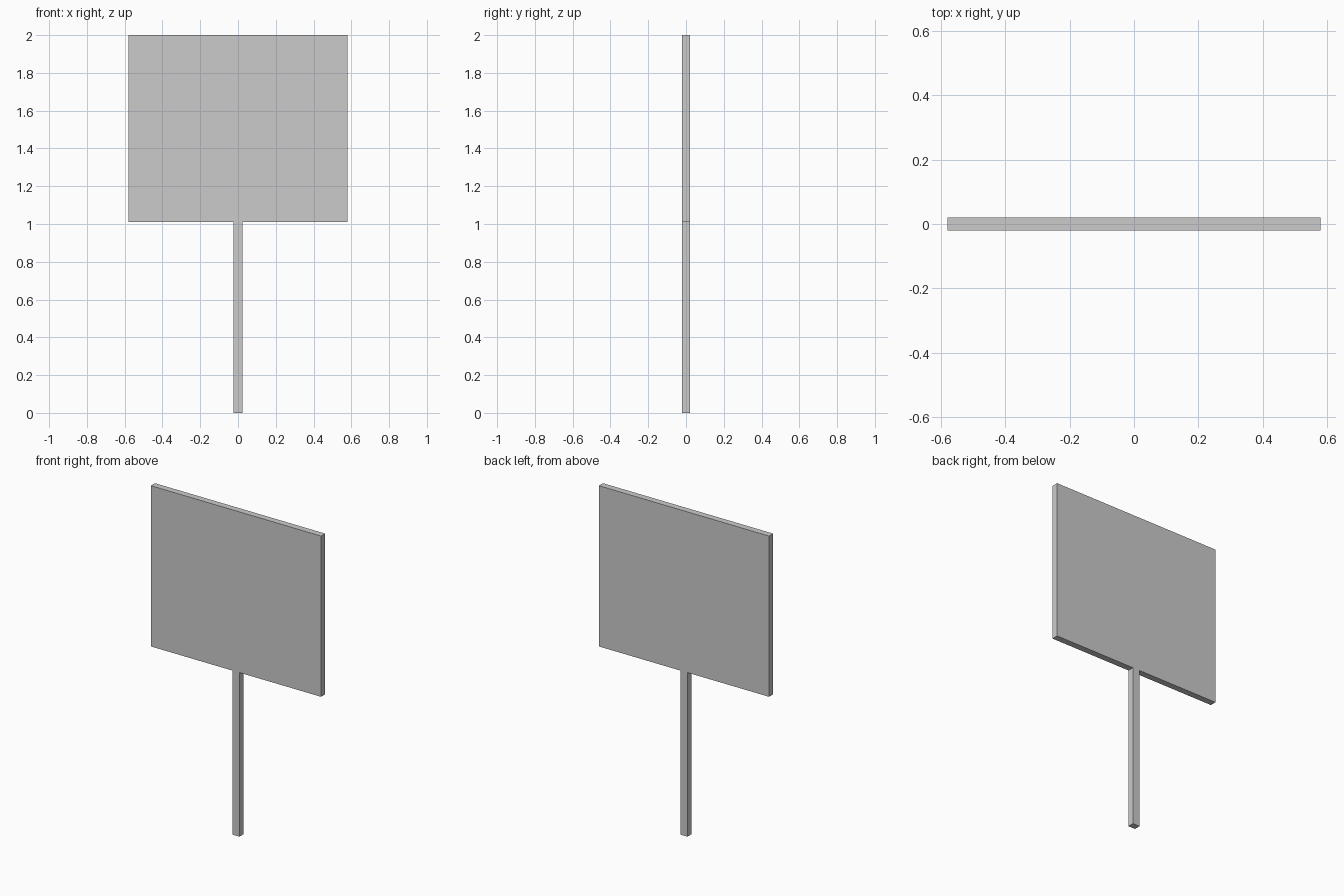
import bpy

if "Cube" in bpy.data.objects:
    bpy.data.objects.remove(bpy.data.objects["Cube"])

DEPTH = 0.04
JOINT_Z = 1.01


def box(name, width, z_low, z_high):
    """Box centred on x and y, spanning z_low to z_high."""
    bpy.ops.mesh.primitive_cube_add(size=1, location=(0, 0, (z_low + z_high) / 2))
    obj = bpy.context.object
    obj.name = name
    obj.scale = (width, DEPTH, z_high - z_low)
    bpy.ops.object.transform_apply(location=False, rotation=False, scale=True)
    return obj


# Upright stake, flush with the board front and back
box("post", 0.048, 0.0, JOINT_Z)

# Wide flat board on top of the stake
box("sign_board", 1.16, JOINT_Z, 2.0)
